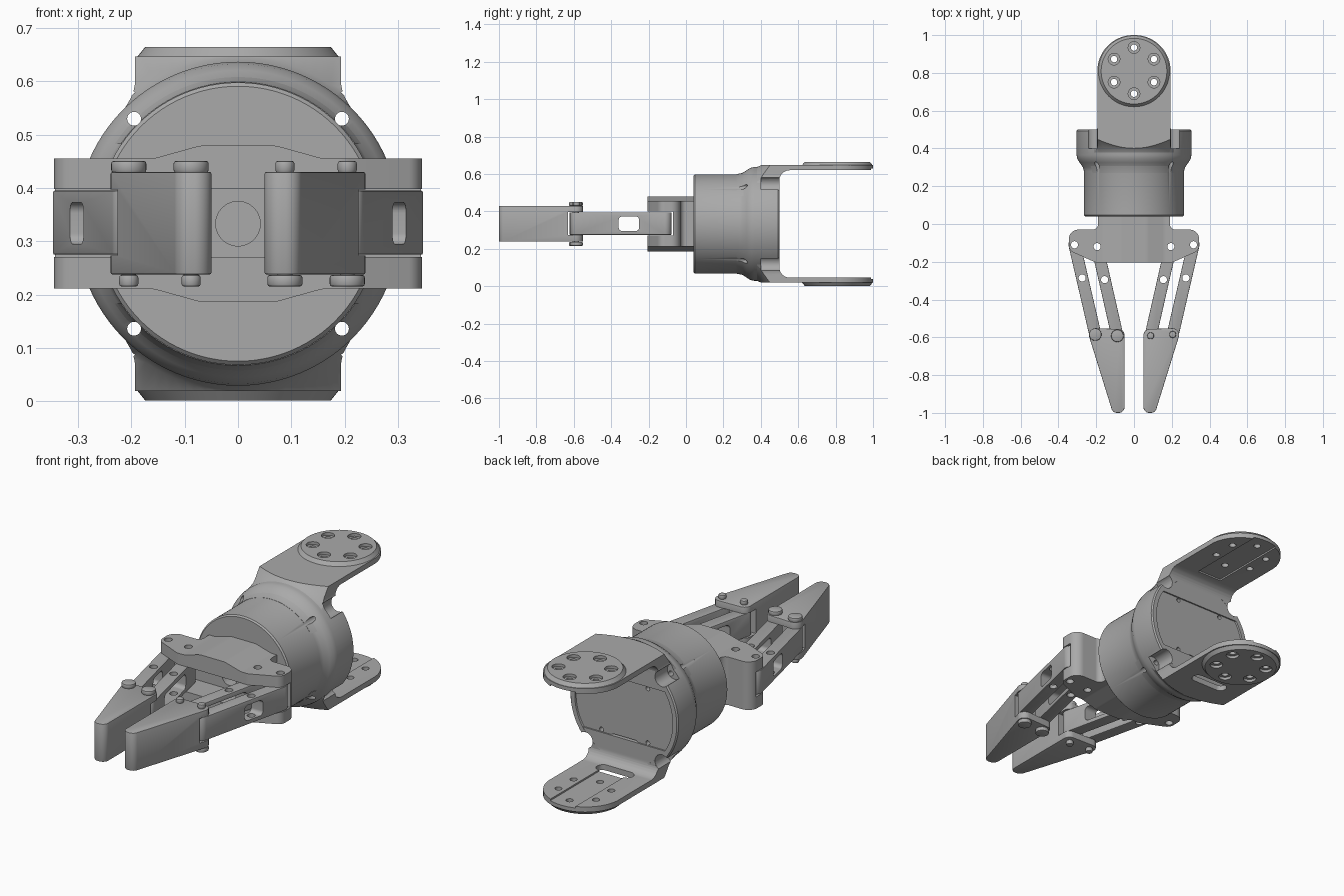
import bpy, bmesh
from math import sin, cos, tan, tau
from mathutils import Vector

if "Cube" in bpy.data.objects:
    bpy.data.objects.remove(bpy.data.objects["Cube"])

MID = 0.333  # height of the main axis

metal = bpy.data.materials.new("grey_metal")
metal.use_nodes = True
GREY = (0.4, 0.4, 0.4, 1)
metal.diffuse_color = GREY
metal.node_tree.nodes["Principled BSDF"].inputs["Base Color"].default_value = GREY


def make(name, bm):
    bmesh.ops.recalc_face_normals(bm, faces=bm.faces)
    mesh = bpy.data.meshes.new(name)
    bm.to_mesh(mesh)
    bm.free()
    mesh.materials.append(metal)
    obj = bpy.data.objects.new(name, mesh)
    bpy.context.collection.objects.link(obj)
    return obj


def rounded(corners, steps=8):
    """Outline from (u, v) or (u, v, radius) corners."""
    out = []
    for i, c in enumerate(corners):
        p = Vector(c[:2])
        if len(c) < 3:
            out.append(p)
            continue
        d1 = (Vector(corners[i - 1][:2]) - p).normalized()
        d2 = (Vector(corners[(i + 1) % len(corners)][:2]) - p).normalized()
        half, r = d1.angle(d2) / 2, c[2]
        centre = p + (d1 + d2).normalized() * r / sin(half)
        a, b = (p + d * r / tan(half) - centre for d in (d1, d2))
        out += [centre + a.lerp(b, k / steps).normalized() * r for k in range(steps + 1)]
    return out


def prism(name, outline, axis, lo, hi, bevel=0):
    """Extrude an outline along an axis, with optional bevelled caps."""
    place = {"x": lambda u, v, w: (w, u, v), "y": lambda u, v, w: (u, w, v),
             "z": lambda u, v, w: (u, v, w)}[axis]
    bm = bmesh.new()
    rings = [[bm.verts.new(place(u, v, w)) for u, v in outline] for w in (lo, hi)]
    caps = [bm.faces.new(r) for r in rings]
    n = len(outline)
    for i in range(n):
        j = (i + 1) % n
        bm.faces.new((rings[0][i], rings[0][j], rings[1][j], rings[1][i]))
    if bevel:
        bmesh.ops.recalc_face_normals(bm, faces=bm.faces)
        edges = [e for f in caps for e in f.edges]
        bmesh.ops.bevel(bm, geom=edges, offset=bevel, segments=2, profile=0.5, affect="EDGES")
    return make(name, bm)


def circle(u, v, r, n=32):
    return [(u + r * cos(tau * i / n), v + r * sin(tau * i / n)) for i in range(n)]


def box(name, x0, x1, y0, y1, z0, z1):
    return prism(name, [(x0, y0), (x1, y0), (x1, y1), (x0, y1)], "z", z0, z1)


def lathe(name, profile, n=96):
    """Solid of revolution round the main axis from (y, radius) pairs."""
    bm = bmesh.new()
    rings = [[bm.verts.new((u, y, v)) for u, v in circle(0, MID, r, n)] for y, r in profile]
    for a, b in zip(rings, rings[1:]):
        for i in range(n):
            bm.faces.new((a[i], a[(i + 1) % n], b[(i + 1) % n], b[i]))
    bm.faces.new(rings[0])
    bm.faces.new(rings[-1])
    return make(name, bm)


def combine(obj, tool, op="DIFFERENCE"):
    mod = obj.modifiers.new("cut", "BOOLEAN")
    mod.operation, mod.solver, mod.object = op, "EXACT", tool
    bpy.context.view_layer.update()
    baked = bpy.data.meshes.new_from_object(obj.evaluated_get(bpy.context.evaluated_depsgraph_get()))
    obj.modifiers.clear()
    obj.data = baked
    bpy.data.objects.remove(tool)


def drill(obj, u, v, r, axis="z", lo=-1, hi=2):
    combine(obj, prism("drill", circle(u, v, r, 24), axis, lo, hi))


def corner_holes(obj):
    """Screw holes with open counterbores around the rim."""
    for sx in (-1, 1):
        for sz in (-1, 1):
            drill(obj, sx * 0.195, MID + sz * 0.197, 0.013, "y", 0.2, 0.7)
            drill(obj, sx * 0.215, MID + sz * 0.213, 0.04, "y", 0.4, 0.56)


# Round body with flared rear ring and inset rear face
body = lathe("body", [(0.04, 0.258), (0.047, 0.265), (0.28, 0.265), (0.3, 0.27), (0.325, 0.288),
                      (0.345, 0.3), (0.365, 0.304), (0.493, 0.304), (0.5, 0.298),
                      (0.5, 0.275), (0.492, 0.273)])
corner_holes(body)
for sx in (-1, 1):
    for sz in (-1, 1):
        drill(body, sx * 0.13, MID + sz * 0.138, 0.011, "y", 0.44, 0.6)
slot = [(-0.085, 0.13, 0.028), (0.085, 0.13, 0.028), (0.085, 0.19, 0.028), (-0.085, 0.19, 0.028)]
combine(body, prism("slot", rounded(slot), "y", 0.4, 0.6))

# Two yoke arms, upper and lower
for label, s in (("upper", 1), ("lower", -1)):
    def flip(pts):
        return [(u, MID + s * v) for u, v in pts]

    side = [(0.26, 0.15), (0.499, 0.15), (0.499, 0.287, 0.055), (1.0, 0.287), (1.0, 0.314), (0.26, 0.314)]
    arm = prism(label + "_yoke_arm", flip(rounded(side)), "x", -0.3, 0.3)
    front = [(-0.28, 0.1), (0.28, 0.1), (0.193, 0.25, 0.08), (0.193, 0.4), (-0.193, 0.4), (-0.193, 0.25, 0.08)]
    combine(arm, prism("front_limit", flip(rounded(front)), "y", 0.1, 1.2), "INTERSECT")
    plan = [(-0.4, 0.1), (0.4, 0.1), (0.4, 0.6), (0.194, 0.6), (0.194, 1.0, 0.19),
            (-0.194, 1.0, 0.19), (-0.194, 0.6), (-0.4, 0.6)]
    combine(arm, prism("plan_limit", rounded(plan, 20), "z", -0.5, 1.5), "INTERSECT")
    flare = [(0.27, 0.266), (0.3, 0.272), (0.34, 0.29), (0.37, 0.3), (0.4, 0.313), (0.45, 0.37), (0.6, 0.6), (1.3, 0.8)]
    combine(arm, lathe("flare_limit", flare), "INTERSECT")
    # raised mounting pad with chamfered rim
    bm = bmesh.new()
    bmesh.ops.create_cone(bm, cap_ends=True, segments=64, radius1=0.19, radius2=0.174, depth=0.02)
    for v in bm.verts:
        v.co = (v.co.x, v.co.y + 0.809, MID + s * (v.co.z + 0.322))
    combine(arm, make("pad", bm), "UNION")
    # shallow inner channel and bolt circle
    combine(arm, box("channel", -0.07, 0.07, 0.57, 1.2, *sorted((MID + s * 0.2, MID + s * 0.295))))
    for i in range(6):
        a = tau * (i + 0.5) / 6 + tau / 6
        x, y = 0.122 * cos(a), 0.812 + 0.122 * sin(a)
        drill(arm, x, y, 0.017)
        drill(arm, x, y, 0.031, "z", *sorted((MID + s * 0.318, MID + s * 0.4)))
    corner_holes(arm)
    if s < 0:
        slot = [(-0.1, 0.54, 0.028), (0.1, 0.54, 0.028), (0.1, 0.6, 0.028), (-0.1, 0.6, 0.028)]
        combine(arm, prism("slot", rounded(slot), "z", -0.1, 0.15))

# Palm bracket with a thicker middle, open at the front
half = [(0.19, 0.045), (0.19, -0.03, 0.03), (0.345, -0.03, 0.05), (0.345, -0.14, 0.04), (0.2, -0.205, 0.05)]
palm = prism("palm_bracket", rounded(half + [(-c[0], *c[1:]) for c in reversed(half)]), "z", 0.1, 0.6)
edge = [(0.4, 0.122), (0.16, 0.122, 0.08), (0.07, 0.147, 0.08)]
top = edge + [(-c[0], *c[1:]) for c in reversed(edge)]
profile = [(u, MID + v) for u, v in rounded(top)]
profile += [(-u, MID - v) for u, v in rounded(top)]
combine(palm, prism("palm_limit", profile, "y", -0.4, 0.4), "INTERSECT")
combine(palm, box("gap", -0.5, 0.5, -0.5, -0.07, 0.271, 0.398))
drill(palm, 0, MID, 0.042, "y", -0.3, 0.03)
PIVOTS = {"outer": ((0.315, -0.11), (0.205, -0.585)), "inner": ((0.195, -0.12), (0.088, -0.592))}
WINDOWS = {"outer": (-0.36, -0.25), "inner": (-0.47, -0.22)}
for sx in (-1, 1):
    for (x, y), _ in PIVOTS.values():
        drill(palm, sx * x, y, 0.019)

# Links, fingers and pivot bolts on each side
for label, sx in (("right", -1), ("left", 1)):
    for kind, (p, q) in PIVOTS.items():
        a, b = Vector((sx * p[0], p[1])), Vector((sx * q[0], q[1]))
        d = (b - a).normalized()
        n, r = Vector((-d.y, d.x)), 0.032
        ends = [a - d * r + n * r, b + d * r + n * r, b + d * r - n * r, a - d * r - n * r]
        link = prism(f"{label}_{kind}_link", rounded([(*e, r * 0.97) for e in ends]), "z", 0.275, 0.395, 0.003)
        y0, y1 = WINDOWS[kind]
        win = [(y0, 0.295, 0.02), (y1, 0.295, 0.02), (y1, 0.373, 0.02), (y0, 0.373, 0.02)]
        combine(link, prism("window", rounded(win), "x", -0.6, 0.6))
        drill(link, *a, 0.019)
        drill(link, *(a.lerp(b, 0.37)), 0.019)

    tip = [(0.05, -0.557, 0.033), (0.252, -0.55, 0.035), (0.112, -1.0, 0.031), (0.05, -1.0, 0.031)]
    finger = prism(label + "_finger", [(sx * u, v) for u, v in rounded(tip)], "z", 0.238, 0.43, 0.003)
    combine(finger, box("fork_gap", -0.5, 0.5, -0.632, -0.3, 0.273, 0.397))

    for kind, (_, (x, y)) in PIVOTS.items():
        name = f"{label}_{kind}_bolt"
        prism(name + "_shank", circle(sx * x, y, 0.014, 24), "z", 0.225, 0.445)
        for part, r, side in (("head", 0.033, -sx), ("nut", 0.018, sx)):
            z = sorted((MID + side * 0.096, MID + side * 0.118))
            prism(f"{name}_{part}", circle(sx * x, y, r), "z", *z, 0.005)

# Smooth the round surfaces and keep the edges crisp
bpy.ops.object.select_all(action="DESELECT")
for obj in bpy.data.objects:
    if obj.type == "MESH" and obj.data.materials and obj.data.materials[0] == metal:
        obj.select_set(True)
        bpy.context.view_layer.objects.active = obj
bpy.ops.object.shade_smooth_by_angle(angle=0.5)
